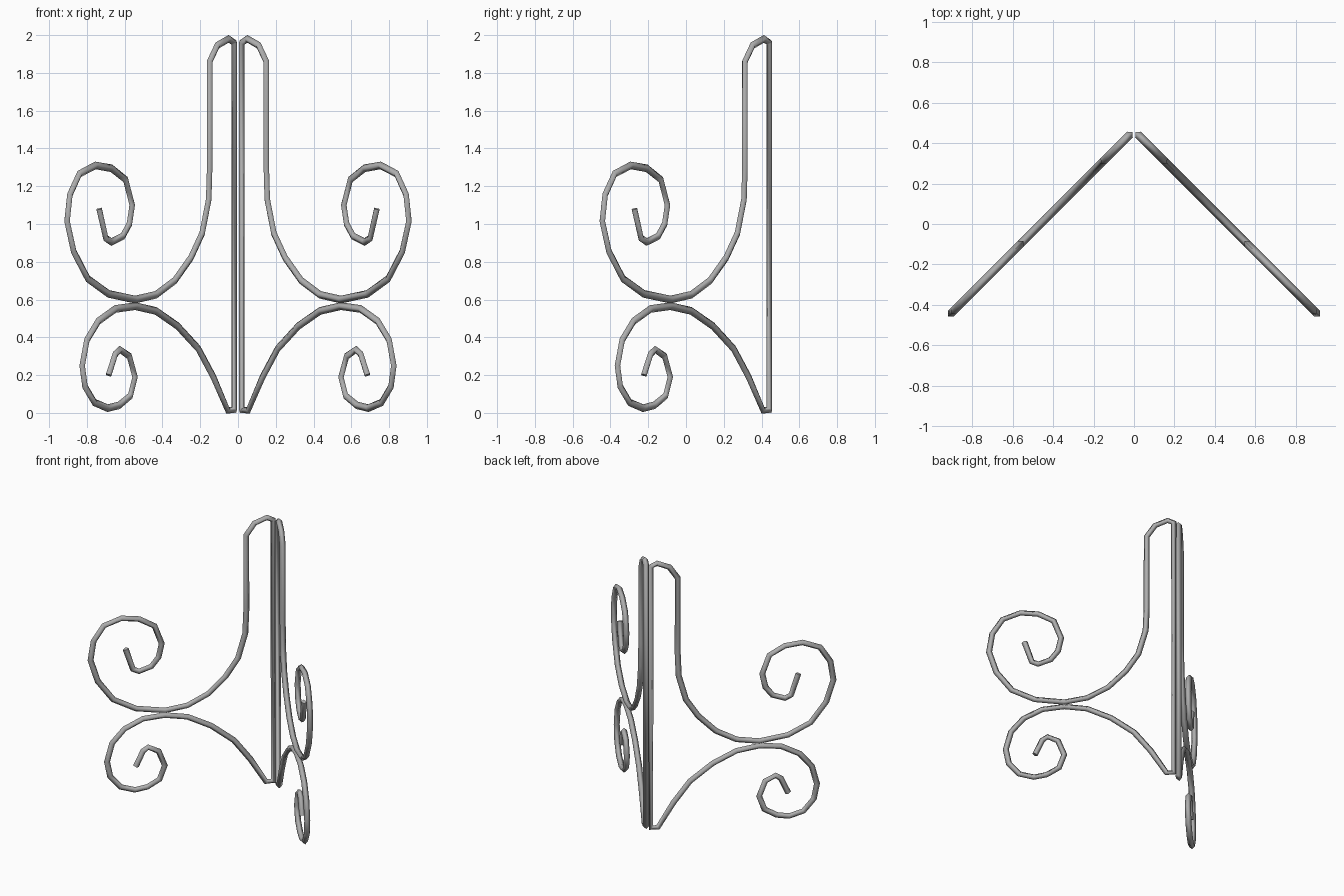
import bpy, bmesh
from mathutils import Vector

cube = bpy.data.objects.get("Cube")
if cube:
    bpy.data.objects.remove(cube, do_unlink=True)

BAR_RADIUS = 0.0205     # bar is a four-sided rod, corner radius
CORNER_Y = 0.462        # where the two wings would meet

iron = bpy.data.materials.new("grey_iron")
iron.use_nodes = True
grey = (0.42, 0.42, 0.42, 1)
iron.diffuse_color = grey
iron.node_tree.nodes["Principled BSDF"].inputs["Base Color"].default_value = grey

# One continuous bar, as (distance sideways, height)
lower_scroll = [(.685, .2), (.65, .31), (.625, .335), (.575, .3), (.545, .19),
                (.57, .09), (.63, .04), (.69, .025), (.76, .055), (.81, .14),
                (.825, .25), (.8, .385), (.74, .485), (.65, .55), (.545, .565),
                (.435, .54), (.32, .46), (.21, .34), (.13, .19)]
post_loop = [(.055, .0145), (.0205, .0145), (.0205, 1.96), (.05, 1.98),
             (.11, 1.945), (.15, 1.86), (.15, 1.3)]
upper_scroll = [(.155, 1.13), (.19, .95), (.25, .82), (.335, .7), (.435, .625),
                (.545, .6), (.685, .63), (.795, .71), (.87, .855), (.905, 1.015),
                (.89, 1.155), (.84, 1.265), (.755, 1.31), (.67, 1.295),
                (.595, 1.235), (.56, 1.1), (.575, 1), (.61, .935),
                (.67, .905), (.7, .925), (.735, 1.08)]


def sweep_bar(name, path, side):
    """Sweep a diamond section along a path lying in one diagonal wing."""
    points = [Vector((side * x, CORNER_Y - x, z)) for x, z in path]
    across = Vector((side, 1, 0)).normalized()
    bm = bmesh.new()
    rings = []
    for i, p in enumerate(points):
        # Section faces along the bisector of the neighbouring segments
        tangent = Vector()
        if i > 0:
            tangent += (p - points[i - 1]).normalized()
        if i < len(points) - 1:
            tangent += (points[i + 1] - p).normalized()
        inward = across.cross(tangent).normalized()
        rings.append([bm.verts.new(p + d * BAR_RADIUS)
                      for d in (across, inward, -across, -inward)])
    for a, b in zip(rings, rings[1:]):
        for k in range(4):
            n = (k + 1) % 4
            bm.faces.new((a[k], a[n], b[n], b[k])).smooth = True
    for end in (rings[0], rings[-1]):
        bm.faces.new(end)
    bmesh.ops.recalc_face_normals(bm, faces=bm.faces)
    mesh = bpy.data.meshes.new(name)
    bm.to_mesh(mesh)
    bm.free()
    mesh.materials.append(iron)
    obj = bpy.data.objects.new(name, mesh)
    bpy.context.collection.objects.link(obj)
    return obj


# Two mirrored wings at right angles
for name, side in (("left_scroll_bracket", 1), ("right_scroll_bracket", -1)):
    sweep_bar(name, lower_scroll + post_loop + upper_scroll, side)
